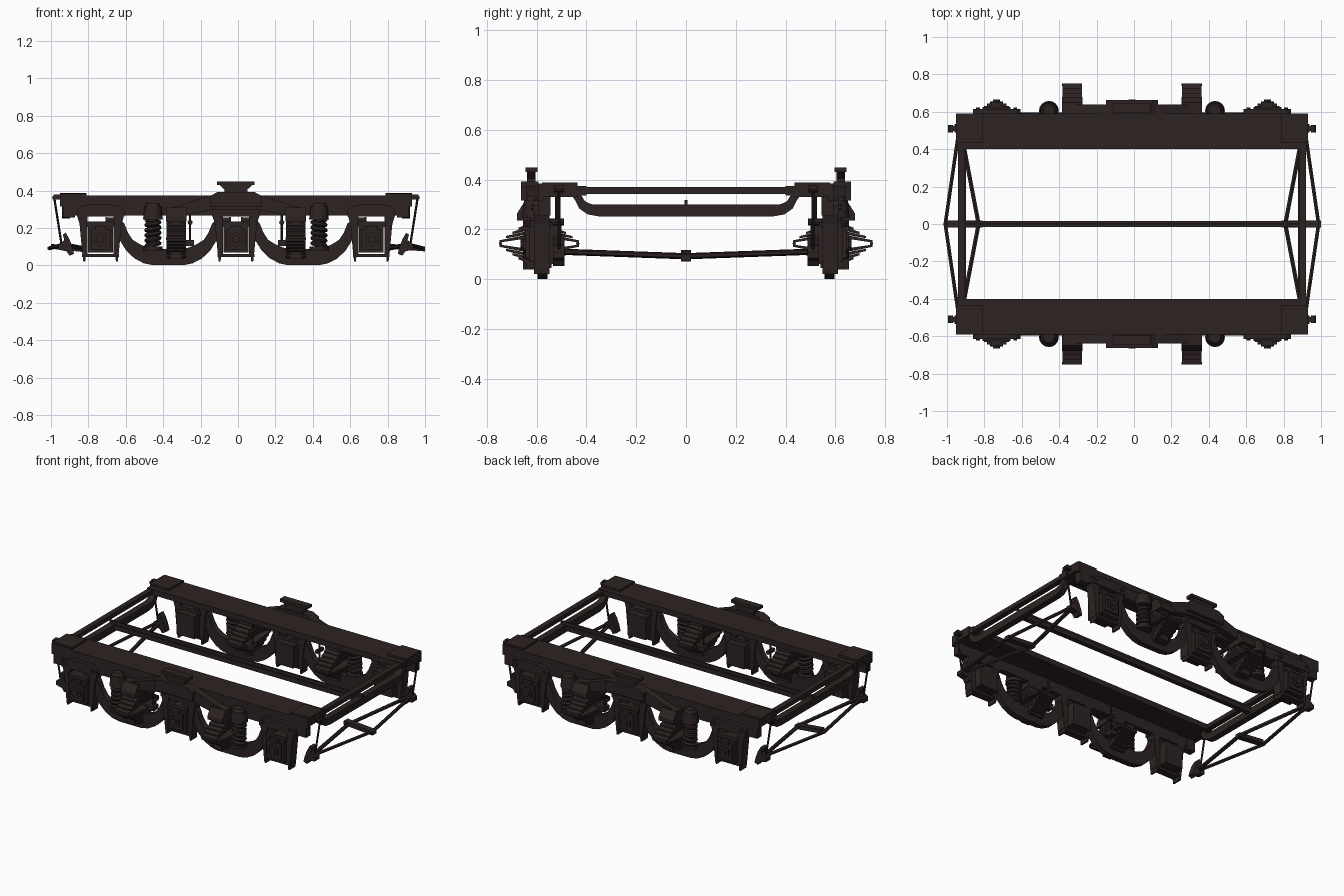
import bpy, bmesh, math
from mathutils import Vector, Matrix

CX = -0.011   # frame centre line in x
iron = bpy.data.materials.new("dark_brown_iron")
iron.diffuse_color = (0.027, 0.0165, 0.0165, 1)


def finish(name, bm, mirror, smooth=False):
    """Turn a bmesh into an object, mirrored over the listed axes."""
    bmesh.ops.recalc_face_normals(bm, faces=bm.faces)
    me = bpy.data.meshes.new(name)
    bm.to_mesh(me)
    bm.free()
    me.materials.append(iron)
    ob = bpy.data.objects.new(name, me)
    bpy.context.collection.objects.link(ob)
    ob.location.x = CX
    if mirror:
        m = ob.modifiers.new("mirror", 'MIRROR')
        m.use_axis = ('x' in mirror, 'y' in mirror, False)
        m.use_mirror_merge = False
    if smooth:
        bpy.ops.object.select_all(action='DESELECT')
        ob.select_set(True)
        bpy.context.view_layer.objects.active = ob
        bpy.ops.object.shade_smooth_by_angle(angle=math.radians(40))
    return ob


def prism(name, pts, axis, a, b, mirror='xy', smooth=False):
    """Extrude a profile. axis 'y': pts are (x, z); axis 'x': pts are (y, z)."""
    bm = bmesh.new()
    put = (lambda p, t: (p[0], t, p[1])) if axis == 'y' else (lambda p, t: (t, p[0], p[1]))
    f = bm.faces.new([bm.verts.new(put(p, a)) for p in pts])
    r = bmesh.ops.extrude_face_region(bm, geom=[f])
    d = Vector((0, b - a, 0)) if axis == 'y' else Vector((b - a, 0, 0))
    bmesh.ops.translate(bm, vec=d, verts=[v for v in r['geom'] if isinstance(v, bmesh.types.BMVert)])
    return finish(name, bm, mirror, smooth)


def box(name, x0, x1, y0, y1, z0, z1, mirror='xy'):
    return prism(name, [(x0, z0), (x1, z0), (x1, z1), (x0, z1)], 'y', y0, y1, mirror)


def rod(name, p, q, r, n=8, mirror='xy', r2=None):
    p, q = Vector(p), Vector(q)
    d = q - p
    bm = bmesh.new()
    mat = Matrix.Translation((p + q) / 2) @ d.to_track_quat('Z', 'Y').to_matrix().to_4x4()
    bmesh.ops.create_cone(bm, cap_ends=True, segments=n, radius1=r, radius2=r if r2 is None else r2,
                          depth=d.length, matrix=mat)
    return finish(name, bm, mirror, n > 8)


def both(pts):
    """Complete a half profile by reflecting its first coordinate."""
    return pts + [(-a, b) for a, b in reversed(pts)]


# side beams: wide top plate, outer web, end pads and end blocks
box("beam_top_plate", -0.935, 0.935, 0.40, 0.59, 0.337, 0.374, 'y')
box("beam_outer_web", -0.915, 0.915, 0.55, 0.588, 0.267, 0.34, 'y')
box("end_pad", 0.80, 0.94, 0.435, 0.578, 0.33, 0.388)
box("end_pad_face", 0.80, 0.94, 0.572, 0.592, 0.315, 0.385)
box("end_block", 0.86, 0.925, 0.545, 0.592, 0.255, 0.33)

# end transoms: straight bar over a bent bar
box("end_bar", 0.895, 0.93, -0.45, 0.45, 0.342, 0.37, 'x')
top = [(0.45, 0.345), (0.43, 0.335), (0.418, 0.318), (0.385, 0.303), (0.35, 0.298)]
low = [(0.35, 0.252), (0.395, 0.26), (0.43, 0.283), (0.447, 0.315), (0.46, 0.37), (0.44, 0.37)]
outline = low + top
half = [(0.35, 0.252), (0.395, 0.26), (0.428, 0.283), (0.445, 0.315), (0.462, 0.342),
        (0.462, 0.37), (0.425, 0.37), (0.42, 0.335), (0.405, 0.312), (0.38, 0.301), (0.35, 0.299)]
prism("bent_end_bar", both(half), 'x', 0.888, 0.93, 'x')
box("centre_rail", -0.925, 0.925, -0.016, 0.016, 0.268, 0.298, '')
box("centre_rail_fin", -0.925, 0.925, -0.006, 0.006, 0.298, 0.318, '')

# axle positions: pedestal casting, jaws, journal box with lid
for x, m in ((0.0, 'y'), (0.724, 'xy')):
    crown = both([(0.127, 0.262), (0.127, 0.295), (0.105, 0.315), (0.06, 0.325)][::1])
    prism("pedestal_crown", [(x + a, z) for a, z in crown], 'y', 0.55, 0.615, m)
    for s in (-1, 1):
        leg = [(0.127, 0.27), (0.112, 0.22), (0.098, 0.07), (0.092, 0.02), (0.082, 0.02),
               (0.08, 0.05), (0.07, 0.06), (0.07, 0.27)]
        prism("pedestal_jaw", [(x + s * a, z) for a, z in leg], 'y', 0.548, 0.61, m)
        rod("jaw_bolt", (x + s * 0.1, 0.60, 0.29), (x + s * 0.1, 0.623, 0.29), 0.012, 6, m)
    box("pedestal_tie", x - 0.098, x + 0.098, 0.555, 0.605, 0.045, 0.062, m)
    box("journal_box", x - 0.066, x + 0.066, 0.50, 0.63, 0.068, 0.215, m)
    box("box_rib", x - 0.075, x + 0.075, 0.545, 0.625, 0.205, 0.235, m)
    box("journal_lid", x - 0.052, x + 0.052, 0.63, 0.645, 0.085, 0.195, m)
    rod("lid_boss", (x, 0.64, 0.14), (x, 0.655, 0.14), 0.04, 6, m)
    rod("lid_nut", (x, 0.65, 0.14), (x, 0.665, 0.14), 0.022, 6, m)
    box("lid_hinge", x - 0.03, x + 0.03, 0.63, 0.652, 0.193, 0.212, m)

# equalizer bars sagging between the axles
sag = [(0.335, 0.225), (0.29, 0.205), (0.262, 0.14), (0.225, 0.08), (0.18, 0.037), (0.13, 0.011),
       (0.08, 0.001)]
rise = [(0.06, 0.088), (0.105, 0.094), (0.15, 0.112), (0.19, 0.137), (0.215, 0.175), (0.235, 0.225),
        (0.27, 0.255), (0.335, 0.258)]
bar = sag[::-1] + rise[::-1]
bar = bar + [(-a, z) for a, z in reversed(bar)]
prism("equalizer_bar", [(0.362 + a, z) for a, z in bar], 'y', 0.557, 0.597)

# coil springs with seat and cap
cu = bpy.data.curves.new("coil_path", 'CURVE')
cu.dimensions = '3D'
cu.bevel_depth, cu.bevel_resolution, cu.use_fill_caps = 0.0125, 1, True
sp = cu.splines.new('POLY')
N = 80
sp.points.add(N)
for i in range(N + 1):
    a = i / 16 * 2 * math.pi
    sp.points[i].co = (0.444 + 0.034 * math.cos(a), 0.605 + 0.034 * math.sin(a), 0.105 + 0.14 * i / N, 1)
tmp = bpy.data.objects.new("coil_helper", cu)
bm = bmesh.new()
coil_mesh = bpy.data.meshes.new_from_object(tmp)
bm.from_mesh(coil_mesh)
bpy.data.objects.remove(tmp)
finish("coil_spring", bm, 'xy', True)
rod("coil_core", (0.444, 0.605, 0.09), (0.444, 0.605, 0.26), 0.02, 12)
rod("coil_seat", (0.444, 0.605, 0.08), (0.444, 0.605, 0.1), 0.05, 16)
rod("coil_cap", (0.444, 0.605, 0.245), (0.444, 0.605, 0.315), 0.053, 16, r2=0.045)
rod("coil_cap_top", (0.444, 0.605, 0.315), (0.444, 0.605, 0.333), 0.04, 16, r2=0.03)

# elliptic leaf springs lying across the frame
YS, ZS = 0.59, 0.143
for s in (-1, 1):
    for i in range(5):
        L, b = 0.16 - 0.026 * i, 0.004 + 0.017 * i
        leaf = both([(L, b), (L * 0.5, b + 0.012), (0.015, b + 0.018)])
        t = both([(L, b + 0.009), (L * 0.5, b + 0.025), (0.015, b + 0.032)])
        h = leaf[:3] + leaf[3:] + t[::-1]
        prism("spring_leaf", [(YS + a, ZS + s * z) for a, z in h], 'x', 0.268, 0.372)
    box("spring_band", 0.29, 0.35, 0.56, 0.655, ZS + s * 0.055, ZS + s * 0.105)
for y in (YS - 0.155, YS + 0.155):
    rod("spring_eye", (0.266, y, ZS), (0.374, y, ZS), 0.007)
prism("spring_cap", [(0.55, 0.235), (0.68, 0.235), (0.68, 0.262), (0.65, 0.31), (0.55, 0.31)],
      'x', 0.265, 0.375)
box("spring_seat", 0.27, 0.37, 0.54, 0.64, 0.045, 0.07)

# bolster side casting and bearing pad above the middle axle
arm = [(0.37, 0.272), (0.37, 0.305), (0.30, 0.318), (0.14, 0.375)]
prism("bolster_arm", [(0.12, 0.30), (0.25, 0.272)] + arm + [(-a, z) for a, z in reversed(arm)]
      + [(-0.25, 0.272), (-0.12, 0.30)], 'y', 0.592, 0.64, 'y')
prism("bolster_block", both([(0.14, 0.315), (0.14, 0.37), (0.10, 0.392)]), 'y', 0.592, 0.662, 'y')
prism("bearing_neck", both([(0.065, 0.385), (0.06, 0.405), (0.09, 0.432)]), 'y', 0.604, 0.638, 'y')
box("bearing_pad", -0.10, 0.10, 0.596, 0.645, 0.43, 0.449, 'y')

# brake rigging: hangers, shoes and trussed beams
box("hanger_bracket", 0.925, 0.975, 0.497, 0.523, 0.352, 0.378)
rod("hanger_pin", (0.97, 0.49, 0.362), (0.97, 0.53, 0.362), 0.013)
rod("brake_hanger", (0.972, 0.51, 0.365), (0.932, 0.51, 0.11), 0.006)
shoe = [(0.865, 0.062), (0.875, 0.10), (0.89, 0.14), (0.91, 0.175), (0.925, 0.165), (0.918, 0.135),
        (0.95, 0.11), (0.95, 0.085), (0.905, 0.075), (0.89, 0.052)]
prism("brake_shoe", shoe, 'y', 0.488, 0.535)
rod("brake_beam_inner", (0.915, 0.50, 0.11), (0.82, 0, 0.092), 0.0125, 6)
rod("brake_beam_outer", (0.925, 0.50, 0.11), (0.998, 0, 0.092), 0.011, 6)
for s, tip, inner in ((-1, 0.102, 0.083), (1, 0.088, 0.104)):
    x0, x1 = s * 0.80, s * 1.0 - CX
    prism("brake_strut", [(x0, inner - 0.013), (x1, tip - 0.013), (x1, tip + 0.013), (x0, inner + 0.013)],
          'y', -0.02, 0.02, '')

# small safety hangers beside the leaf springs
rod("safety_hanger", (0.245, 0.52, 0.34), (0.245, 0.52, 0.13), 0.006)
rod("safety_hanger_knob", (0.245, 0.49, 0.23), (0.245, 0.55, 0.23), 0.014)
box("safety_hanger_foot", 0.225, 0.30, 0.495, 0.545, 0.105, 0.135)
